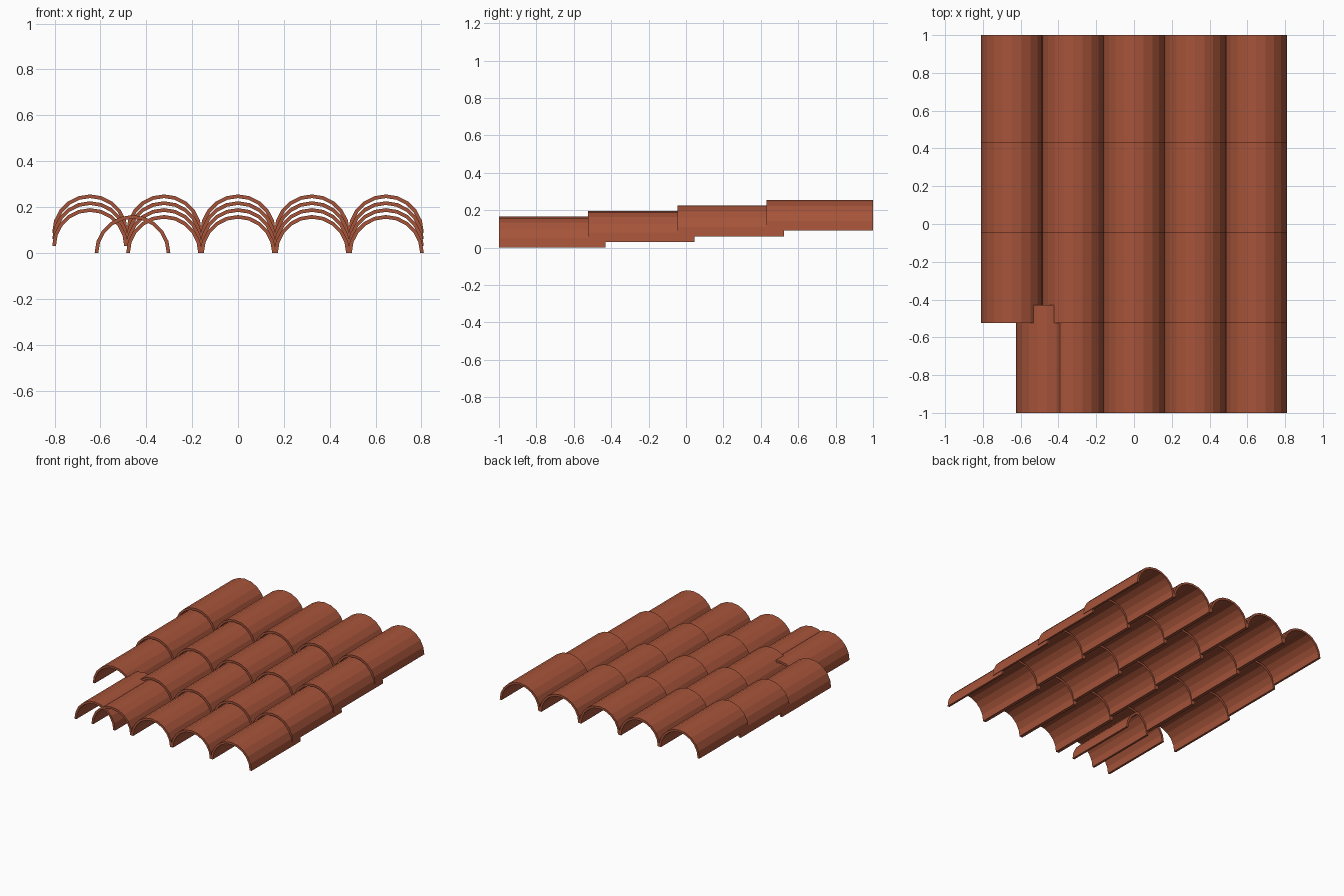
import bpy, bmesh, math

if "Cube" in bpy.data.objects:
    bpy.data.objects.remove(bpy.data.objects["Cube"])

OUTER, INNER = 0.165, 0.149      # barrel radii
SEGMENTS = 10                    # flat facets per half barrel
LENGTH = 0.57
COLUMNS, ROWS = 5, 4
PITCH_X, PITCH_Y, STEP_Z = 0.3225, (2 - LENGTH) / 3, 0.03

clay = bpy.data.materials.new("terracotta")
clay.diffuse_color = (0.38, 0.088, 0.042, 1)
clay.use_nodes = True
clay.node_tree.nodes["Principled BSDF"].inputs["Base Color"].default_value = clay.diffuse_color


def barrel_mesh():
    """Half-round shell running along y, starting at y = 0."""
    bm = bmesh.new()
    angles = [math.pi * i / SEGMENTS for i in range(SEGMENTS + 1)]
    ring = [(OUTER * math.cos(a), OUTER * math.sin(a)) for a in angles]
    ring += [(INNER * math.cos(a), INNER * math.sin(a)) for a in reversed(angles)]
    front = [bm.verts.new((x, 0, z)) for x, z in ring]
    back = [bm.verts.new((x, LENGTH, z)) for x, z in ring]
    n = len(ring)
    for i in range(n):                       # outer, inner and bottom rims
        j = (i + 1) % n
        bm.faces.new((front[i], front[j], back[j], back[i]))
    for i in range(SEGMENTS):                # end rims
        k = n - 1 - i
        bm.faces.new((front[i], front[i + 1], front[k - 1], front[k]))
        bm.faces.new((back[i], back[i + 1], back[k - 1], back[k]))
    bmesh.ops.recalc_face_normals(bm, faces=bm.faces)
    mesh = bpy.data.meshes.new("barrel_tile")
    bm.to_mesh(mesh)
    bm.free()
    mesh.materials.append(clay)
    return mesh


tile = barrel_mesh()

# overlapping rows of tiles climbing toward the back
for row in range(ROWS):
    for col in range(COLUMNS):
        x = (col - (COLUMNS - 1) / 2) * PITCH_X
        name = f"roof_tile_{row + 1}_{col + 1}"
        if row == 0 and col == 0:            # slipped corner tile
            x, name = -0.46, "slipped_tile"
        obj = bpy.data.objects.new(name, tile)
        obj.location = (x, -1 + row * PITCH_Y, row * STEP_Z)
        bpy.context.collection.objects.link(obj)
